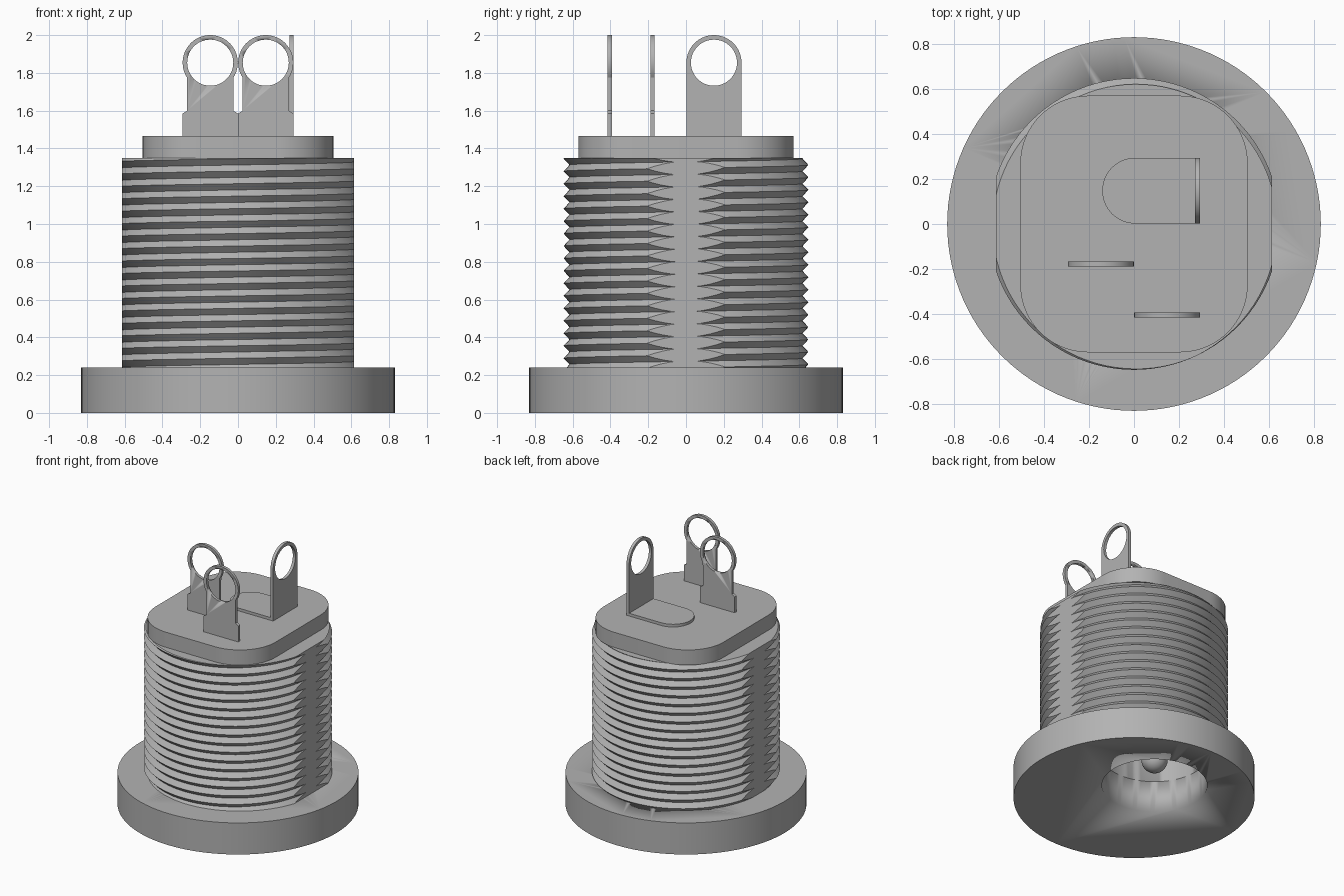
import bpy, bmesh, math
from mathutils import Vector

cube = bpy.data.objects.get("Cube")
if cube:
    bpy.data.objects.remove(cube, do_unlink=True)

grey = bpy.data.materials.new("plain grey")
grey.use_nodes = True
GREY = (0.45, 0.45, 0.45, 1)
grey.diffuse_color = GREY
grey.node_tree.nodes["Principled BSDF"].inputs["Base Color"].default_value = GREY


def finish(name, bm, angle=30):
    bmesh.ops.recalc_face_normals(bm, faces=bm.faces[:])
    me = bpy.data.meshes.new(name)
    bm.to_mesh(me)
    bm.free()
    me.materials.append(grey)
    ob = bpy.data.objects.new(name, me)
    bpy.context.collection.objects.link(ob)
    bpy.ops.object.select_all(action='DESELECT')
    ob.select_set(True)
    bpy.context.view_layer.objects.active = ob
    bpy.ops.object.shade_smooth_by_angle(angle=math.radians(angle))
    return ob


def arc(cx, cy, r, a0, a1, n):
    """Points on an arc, angles in degrees."""
    steps = [math.radians(a0 + (a1 - a0) * i / n) for i in range(n + 1)]
    return [(cx + r * math.cos(a), cy + r * math.sin(a)) for a in steps]


def prism(name, outline, place, offset):
    """Extrude a flat outline, mapped to 3D by place, along offset."""
    bm = bmesh.new()
    face = bm.faces.new([bm.verts.new(place(u, v)) for u, v in outline])
    ext = bmesh.ops.extrude_face_region(bm, geom=[face])
    verts = [g for g in ext["geom"] if isinstance(g, bmesh.types.BMVert)]
    bmesh.ops.translate(bm, verts=verts, vec=Vector(offset))
    return finish(name, bm)


def cut(ob, cutter):
    mod = ob.modifiers.new("cut", 'BOOLEAN')
    mod.operation = 'DIFFERENCE'
    mod.solver = 'EXACT'
    mod.object = cutter


def helper(ob):
    ob.hide_render = True
    ob.hide_set(True)


# Threaded barrel: helical ridge, trimmed flat at the ends and on both sides
BOTTOM, TOP, PITCH = 0.24, 1.35, 0.066
CREST, ROOT, FLAT, SIDES = 0.648, 0.617, 0.614, 96
bm = bmesh.new()
rows = 2 * int((TOP - BOTTOM) / PITCH) + 8
columns = []
for i in range(SIDES):
    a = math.tau * i / SIDES
    column = []
    for k in range(rows):
        r = CREST if k % 2 else ROOT
        z = BOTTOM + PITCH * (k / 2 - 1.5 + i / SIDES)
        column.append(bm.verts.new((r * math.cos(a), r * math.sin(a), z)))
    columns.append(column)
for i in range(SIDES):
    shift = 2 if i == SIDES - 1 else 0
    here, there = columns[i], columns[(i + 1) % SIDES]
    for k in range(rows - 1 - shift):
        bm.faces.new((here[k], there[k + shift], there[k + 1 + shift], here[k + 1]))
for co, no in (((0, 0, BOTTOM), (0, 0, -1)), ((0, 0, TOP), (0, 0, 1)),
               ((FLAT, 0, 0), (1, 0, 0)), ((-FLAT, 0, 0), (-1, 0, 0))):
    bmesh.ops.bisect_plane(bm, geom=bm.verts[:] + bm.edges[:] + bm.faces[:],
                           plane_co=co, plane_no=no, clear_outer=True)
    rim = [e for e in bm.edges if e.is_boundary
           and all(abs((v.co - Vector(co)).dot(Vector(no))) < 1e-4 for v in e.verts)]
    bmesh.ops.edgeloop_fill(bm, edges=rim)
barrel = finish("threaded_barrel", bm, 20)

# Flange and rounded rear cap
flange = prism("flange", arc(0, 0, 0.83, 0, 357, 119),
               lambda u, v: (u, v, 0), (0, 0, BOTTOM))
cap_outline = []
for sx, sy, a in ((1, 1, 0), (-1, 1, 90), (-1, -1, 180), (1, -1, 270)):
    cap_outline += arc(sx * 0.205, sy * 0.27, 0.3, a, a + 90, 16)
prism("rear_cap", cap_outline, lambda u, v: (u, v, TOP), (0, 0, 0.115))

# Socket bore
SOCKET_Y = 0.22
bore = prism("bore_cutter", arc(0, SOCKET_Y, 0.363, 0, 355, 71),
             lambda u, v: (u, v, -0.1), (0, 0, 1.3))
cut(flange, bore)
cut(barrel, bore)
helper(bore)

# Centre pin with a domed tip
bm = bmesh.new()
profile = [(0.09 * math.sin(t * math.pi / 16), 0.2 - 0.09 * math.cos(t * math.pi / 16))
           for t in range(9)] + [(0.09, 1.21)]
path = [bm.verts.new((r, SOCKET_Y, z)) for r, z in profile]
edges = [bm.edges.new(pair) for pair in zip(path, path[1:])]
bmesh.ops.spin(bm, geom=path + edges, cent=(0, SOCKET_Y, 0), axis=(0, 0, 1),
               angle=math.tau, steps=32)
bmesh.ops.remove_doubles(bm, verts=bm.verts[:], dist=1e-5)
finish("centre_pin", bm)

# Solder lugs: flat tags with a round eye
BASE, EYE_Z, EYE_R, RING_R, T = 1.46, 1.854, 0.122, 0.146, 0.022
stepped = ([(-RING_R, BASE), (RING_R, BASE), (RING_R, 1.585), (0.122, 1.6)]
           + arc(0, EYE_Z, RING_R, -33, 213, 48) + [(-0.122, 1.6), (-RING_R, 1.585)])
straight = [(-RING_R, BASE), (RING_R, BASE)] + arc(0, EYE_Z, RING_R, 0, 180, 36)
eye = arc(0, EYE_Z, EYE_R, 0, 352.5, 47)


def lug(name, outline, place, offset):
    tag = prism(name, outline, place, offset)
    step = Vector(offset)
    hole = prism(name + "_cutter", eye,
                 lambda u, v: Vector(place(u, v)) - step, step * 3)
    cut(tag, hole)
    helper(hole)


for name, x, y in (("right_lug", -0.147, -0.188), ("left_lug", 0.147, -0.415)):
    lug(name, stepped, lambda u, v: (x + u, y, v), (0, T, 0))
lug("side_lug", straight, lambda u, v: (0.272, 0.148 + u, v), (T, 0, 0))

# Foot of the side lug, lying on the cap
foot = [(0.28, 0.148 - RING_R), (0.28, 0.148 + RING_R)] + arc(0.005, 0.148, RING_R, 90, 270, 32)
prism("side_lug_foot", foot, lambda u, v: (u, v, BASE), (0, 0, T + 0.004))
